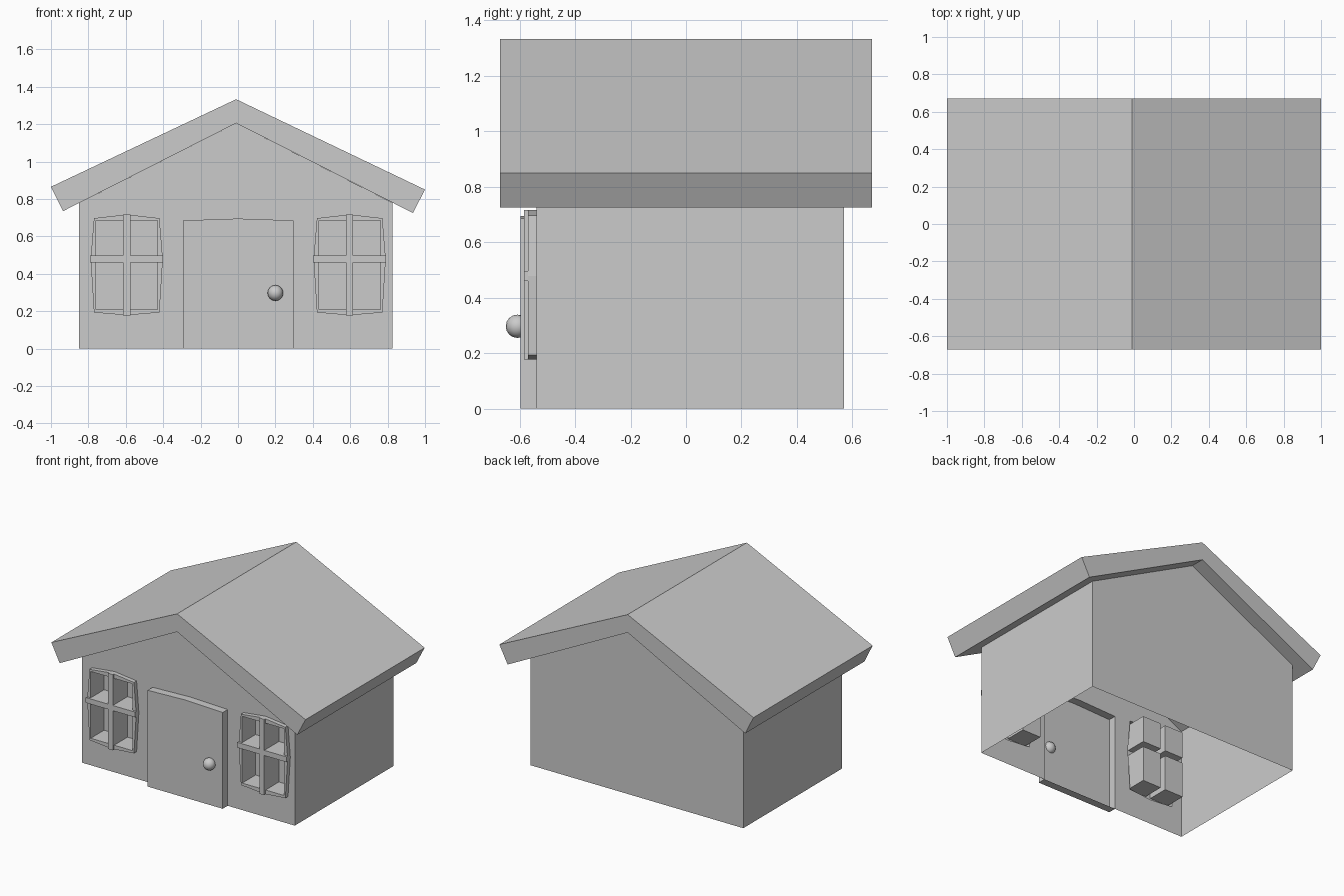
import bpy, bmesh

if "Cube" in bpy.data.objects:
    bpy.data.objects.remove(bpy.data.objects["Cube"])

FRONT, BACK = -0.54, 0.57


def ring(bm, pts, y0, y1):
    """Band of quads joining an x-z outline at two depths."""
    a = [bm.verts.new((x, y0, z)) for x, z in pts]
    b = [bm.verts.new((x, y1, z)) for x, z in pts]
    for i in range(len(pts)):
        j = (i + 1) % len(pts)
        bm.faces.new((a[i], a[j], b[j], b[i]))


def cap(bm, loops, y):
    """Flat face at depth y: first loop is the outline, others are holes."""
    edges = []
    for pts in loops:
        vs = [bm.verts.new((x, y, z)) for x, z in pts]
        edges += [bm.edges.new((vs[i - 1], vs[i])) for i in range(len(vs))]
    bmesh.ops.triangle_fill(bm, use_beauty=True, use_dissolve=False,
                            edges=edges, normal=(0, -1, 0))


def rect(x0, x1, z0, z1):
    return [(x0, z0), (x1, z0), (x1, z1), (x0, z1)]


def finish(bm, name):
    bmesh.ops.remove_doubles(bm, verts=bm.verts, dist=0.0005)
    bmesh.ops.recalc_face_normals(bm, faces=bm.faces)
    me = bpy.data.meshes.new(name)
    bm.to_mesh(me)
    bm.free()
    ob = bpy.data.objects.new(name, me)
    bpy.context.collection.objects.link(ob)
    return ob


# Window outline, slightly bulging, shifted to its centre cx
def window_outline(cx):
    pts = [(-0.175, 0.193), (0, 0.178), (0.175, 0.193), (0.193, 0.478),
           (0.175, 0.697), (0, 0.717), (-0.175, 0.697), (-0.193, 0.478)]
    return [(cx + x, z) for x, z in pts]


WINDOWS = {"left_window": -0.595, "right_window": 0.597}
door_outline = [(-0.294, 0), (-0.294, 0.685), (0, 0.695), (0.297, 0.685), (0.297, 0)]

# Walls: open-bottomed shell with door and window openings in front
gable_top = [(0.825, 0), (0.825, 0.78), (-0.01, 1.205), (-0.85, 0.778)]
bm = bmesh.new()
cap(bm, [[(-0.85, 0)] + door_outline + gable_top]
    + [window_outline(c) for c in WINDOWS.values()], FRONT)
cap(bm, [[(-0.85, 0)] + gable_top], BACK)
for x, z in ((-0.85, 0.778), (0.825, 0.78)):
    bm.faces.new([bm.verts.new(p) for p in
                  ((x, FRONT, 0), (x, BACK, 0), (x, BACK, z), (x, FRONT, z))])
finish(bm, "walls")

# Roof: bent slab
roof = [(-1.0, 0.865), (-0.935, 0.735), (-0.01, 1.205), (0.935, 0.725),
        (1.0, 0.85), (-0.01, 1.333)]
bm = bmesh.new()
ring(bm, roof, -0.67, 0.67)
cap(bm, [roof], -0.67)
cap(bm, [roof], 0.67)
finish(bm, "roof")

# Door: shallow raised panel, hollow behind
bm = bmesh.new()
ring(bm, door_outline, -0.596, FRONT)
cap(bm, [door_outline], -0.596)
finish(bm, "door")

# Door knob
bpy.ops.mesh.primitive_uv_sphere_add(segments=16, ring_count=8, radius=0.042,
                                     location=(0.20, -0.608, 0.297))
bpy.context.object.name = "door_knob"
bpy.ops.object.shade_smooth()

# Windows: raised frame, four recessed panes and a proud cross of bars
for name, cx in WINDOWS.items():
    panes = [rect(cx + a, cx + b, c, d)
             for a, b in ((-0.165, -0.019), (0.019, 0.165))
             for c, d in ((0.209, 0.46), (0.497, 0.684))]
    outline = window_outline(cx)
    bm = bmesh.new()
    ring(bm, outline, -0.57, FRONT)
    cap(bm, [outline] + panes, -0.57)
    for p in panes:
        ring(bm, p, -0.57, -0.42)
        cap(bm, [p], -0.42)
    finish(bm, name + "_frame")

    bm = bmesh.new()
    for bar in (rect(cx - 0.019, cx + 0.019, 0.178, 0.717),
                rect(cx - 0.195, cx + 0.195, 0.46, 0.497)):
        ring(bm, bar, -0.585, -0.57)
        cap(bm, [bar], -0.585)
    finish(bm, name + "_bars")
